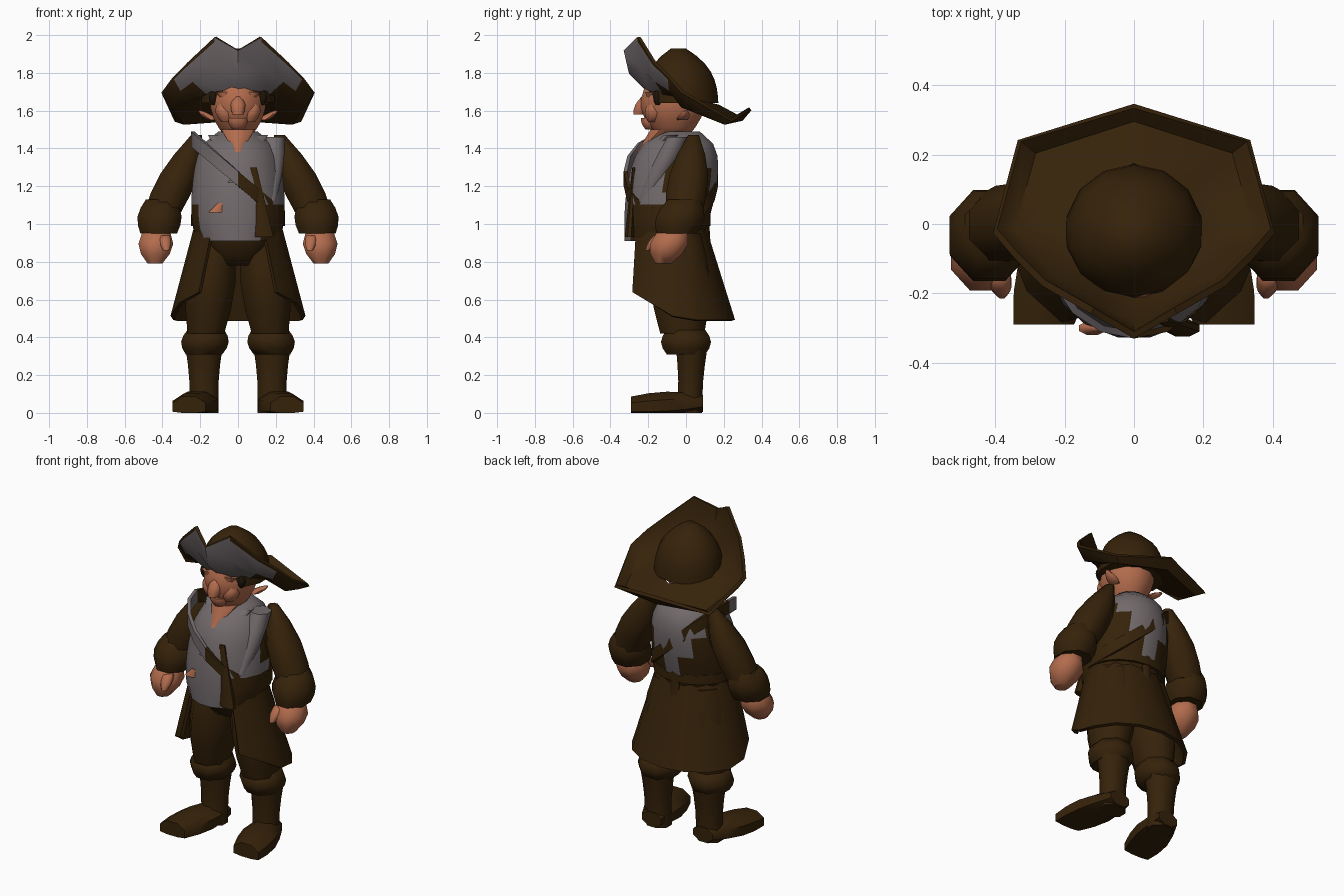
import bpy, bmesh
from math import sin, cos, pi, radians
from mathutils import Vector

if "Cube" in bpy.data.objects:
    bpy.data.objects.remove(bpy.data.objects["Cube"])


def material(name, rgb):
    m = bpy.data.materials.new(name)
    m.use_nodes = True
    m.diffuse_color = (*rgb, 1)
    shader = m.node_tree.nodes["Principled BSDF"]
    shader.inputs["Base Color"].default_value = (*rgb, 1)
    shader.inputs["Roughness"].default_value = 0.9
    return m


BROWN = material("dark_brown_leather", (.036, .016, .003))
GREY = material("grey_cloth", (.17, .145, .15))
SKIN = material("tanned_skin", (.45, .15, .075))
DARK = material("dark_hair", (.012, .007, .003))


def build(name, rows, materials, closed=True, caps=False, rule=None, thickness=0):
    """Skin rows of points, thicken the skin if asked and paint faces by rule."""
    bm = bmesh.new()
    verts = [[bm.verts.new(point) for point in row] for row in rows]
    count = len(rows[0])
    for low, high in zip(verts, verts[1:]):
        for i in range(count if closed else count - 1):
            j = (i + 1) % count
            bm.faces.new((low[i], low[j], high[j], high[i]))
    if caps:
        bm.faces.new(verts[0])
        bm.faces.new(verts[-1])
    bmesh.ops.recalc_face_normals(bm, faces=bm.faces)
    mesh = bpy.data.meshes.new(name)
    bm.to_mesh(mesh)
    bm.free()
    obj = bpy.data.objects.new(name, mesh)
    bpy.context.collection.objects.link(obj)
    for m in materials:
        mesh.materials.append(m)
    bpy.ops.object.select_all(action='DESELECT')
    obj.select_set(True)
    bpy.context.view_layer.objects.active = obj
    if thickness:
        mod = obj.modifiers.new("thickness", 'SOLIDIFY')
        mod.thickness, mod.offset = thickness, 0
        bpy.ops.object.modifier_apply(modifier=mod.name)
    if rule:
        for face in obj.data.polygons:
            face.material_index = int(rule(face.center, face.normal))
    bpy.ops.object.shade_smooth_by_angle(angle=radians(55))


def ellipse(centre, across, depth, sides, lengthwise=False):
    """Ring lying flat, or standing across the y direction when lengthwise."""
    ring = []
    for i in range(sides):
        a = 2 * pi * (i + .5) / sides
        u, v = across * cos(a) * 1.05, depth * sin(a) * 1.05
        p = centre + (Vector((u, 0, v)) if lengthwise else Vector((u, v, 0)))
        p.z = max(p.z, 0)
        ring.append(p)
    return ring


def turned(name, shape, materials, sides, steps, rule=None):
    """Loft the rings that shape(t) describes for t from bottom to top."""
    rings = [ellipse(*shape(i / steps), sides) for i in range(steps + 1)]
    build(name, rings, materials, caps=True, rule=rule)


def limb(name, start, end, radii, mat, bulge=0, depth=1, lengthwise=False, mirror=1):
    """Tapered, swelling tube between two points."""
    steps, rings = 4, []
    for i in range(steps + 1):
        t = i / steps
        r = radii[0] + (radii[1] - radii[0]) * t + bulge * sin(pi * t)
        ring = ellipse(Vector(start).lerp(Vector(end), t), r, r * depth, 8, lengthwise)
        rings.append([(p.x * mirror, p.y, p.z) for p in ring])
    build(name, rings, [mat], caps=True)


def pair(name, *args, **options):
    for tag, mirror in (("left_", 1), ("right_", -1)):
        limb(tag + name, *args, mirror=mirror, **options)


def sash(name, width, height, slope, depth, rule):
    """Band around the body, sloping down towards the left hip."""
    rows = []
    for edge in (-width / 2, width / 2):
        angles = [2 * pi * i / 16 for i in range(16)]
        rows.append([(.24 * cos(a), -.08 + depth * sin(a), height + edge - slope * cos(a))
                     for a in angles])
    build(name, rows, [BROWN, GREY], rule=rule, thickness=.02)


# Torso: shirt front and tapering back collar in grey, coat in brown
def torso_shape(t):
    taper = 1 - .5 * t ** 10
    centre = Vector((0, -.12 + .09 * t, .91 + .58 * t))
    return centre, (.2 + .04 * sin(pi * t ** .6)) * taper, (.2 + .03 * sin(pi * t)) * taper


def shirt_rule(c, n):
    if c.y > 0:
        return abs(c.x) < (c.z - 1.05) * .7
    if c.z > 1.12:
        return abs(c.x) < .2 or c.y < -.08
    return c.y < -.1 and -.2 < c.x < .13


turned("torso", torso_shape, [BROWN, GREY], 16, 9, shirt_rule)
limb("coat_edge", (.14, -.3, .93), (.08, -.275, 1.3), (.05, .02), BROWN, depth=.5)
limb("left_lapel", (.17, -.22, 1.12), (.19, -.04, 1.46), (.03, .06), GREY, bulge=.015)
limb("shirt_patch", (-.12, -.3, 1.06), (-.09, -.3, 1.11), (.04, .02), SKIN, depth=.5)
limb("open_neck", (0, -.24, 1.38), (0, -.1, 1.5), (.02, .09), SKIN)
pair("neckcloth", (-.03, -.3, 1.22), (.12, -.08, 1.47), (.025, .04), GREY, bulge=.01)

# Belt with knot, and shoulder strap
sash("waist_belt", .06, 1.02, 0, .2,
     lambda c, n: c.y < -.2 and -.2 < c.x < .12)
sash("shoulder_strap", .08, 1.24, .21, .24,
     lambda c, n: c.x < 0 and c.y < -.05)
limb("back_knot", (0, .12, .8), (0, .1, 1.06), (.04, .04), BROWN, bulge=-.01, depth=.6)


# Coat skirt, flared and open at the front
def skirt_row(t):
    row = []
    for i in range(-6, 7):
        a = radians(145) * i / 6
        y = -.1 + .06 * t + (.19 + .1 * t) * cos(a)
        rise = .18 * max(0, -cos(a))
        row.append(((.22 + .13 * t) * sin(a), y, 1 - t * (.51 - rise)))
    return row


build("coat_skirt", [skirt_row(i / 4) for i in range(5)], [BROWN],
      closed=False, thickness=.02)

# Hips, legs and boots
limb("hips", (0, -.05, .78), (0, -.08, .95), (.12, .2), BROWN, bulge=.02, depth=.85)
pair("breeches", (.12, -.04, .95), (.17, -.02, .42), (.1, .1), BROWN, bulge=.035, depth=1.2)
pair("boot_cuff", (.17, 0, .44), (.18, 0, .31), (.1, .1), BROWN, bulge=.03, depth=1.05)
pair("boot_shaft", (.18, .03, .34), (.18, .02, 0), (.1, .08), BROWN, bulge=-.01, depth=.85)
pair("boot_foot", (.18, .09, .05), (.26, -.29, .03), (.07, .09), BROWN, bulge=.035,
     depth=.65, lengthwise=True)

# Arms
pair("sleeve", (.22, .04, 1.47), (.4, -.01, 1.06), (.03, .1), BROWN, bulge=.04)
pair("cuff", (.41, -.01, 1.13), (.42, -.05, .95), (.08, .1), BROWN, bulge=.03, depth=1.1)
pair("hand", (.43, -.06, 1), (.44, -.12, .79), (.04, .04), SKIN, bulge=.055, depth=1.1)
pair("thumb", (.39, -.14, .94), (.38, -.2, .86), (.03, .015), SKIN, bulge=.01)


# Head and face
def head_shape(t):
    r = .145 * sin(pi * (.15 + .6 * t))
    return Vector((0, -.07, 1.46 + .31 * t)), r, r * 1.15


turned("head", head_shape, [SKIN], 12, 6)
limb("nose", (0, -.21, 1.68), (0, -.25, 1.58), (.02, .03), SKIN, bulge=.015)
limb("lips", (0, -.19, 1.5), (0, -.2, 1.56), (.03, .05), SKIN, bulge=.01, depth=.8)
pair("brow", (.05, -.19, 1.65), (.07, -.18, 1.7), (.03, .05), SKIN, depth=.7)
pair("cheek", (.06, -.17, 1.54), (.08, -.17, 1.64), (.03, .03), SKIN, bulge=.02)
pair("ear", (.13, -.02, 1.55), (.2, 0, 1.6), (.03, .01), SKIN, bulge=.01)
pair("sideburn", (.13, -.15, 1.63), (.13, -.15, 1.71), (.01, .01), DARK, bulge=.015)


# Hat crown
def crown_shape(t):
    r = .19 * (1 - .8 * t ** 3)
    return Vector((0, -.02 - .02 * t, 1.64 + .29 * t)), r, r * .96


turned("hat_crown", crown_shape, [BROWN], 14, 7)

# Hat brim, sagging at the back and folded up with a grey facing at the front
half = [Vector(p) for p in ((0, .34, 1.61), (.33, .24, 1.55), (.4, -.02, 1.7), (.34, -.09, 1.78),
                            (.26, -.17, 1.86), (.12, -.25, 1.99), (0, -.32, 1.92))]
outer = [Vector((-p.x, p.y, p.z)) for p in reversed(half[1:-1])] + half
inner, middle, rim = [], [], []
for p in outer:
    reach = Vector((p.x, p.y + .02, 0)).normalized() * .19
    band = Vector((reach.x, reach.y - .02, 1.67 - .25 * reach.y))
    fold = band.lerp(p, .75)
    fold.z = (band.z + p.z) / 2 - (.02 if p.y < -.05 else .06)
    inner.append(band)
    middle.append(fold)
    rim.append(fold.lerp(p, .85))


def facing_rule(c, n):
    inside_rim = c.z < 2.07 - abs(c.x)
    return inside_rim and c.y < -.085 and c.z > 1.72 and n.y < -.1 and n.z < .5


build("hat_brim", [inner, middle, rim, outer], [BROWN, GREY], thickness=.02, rule=facing_rule)
